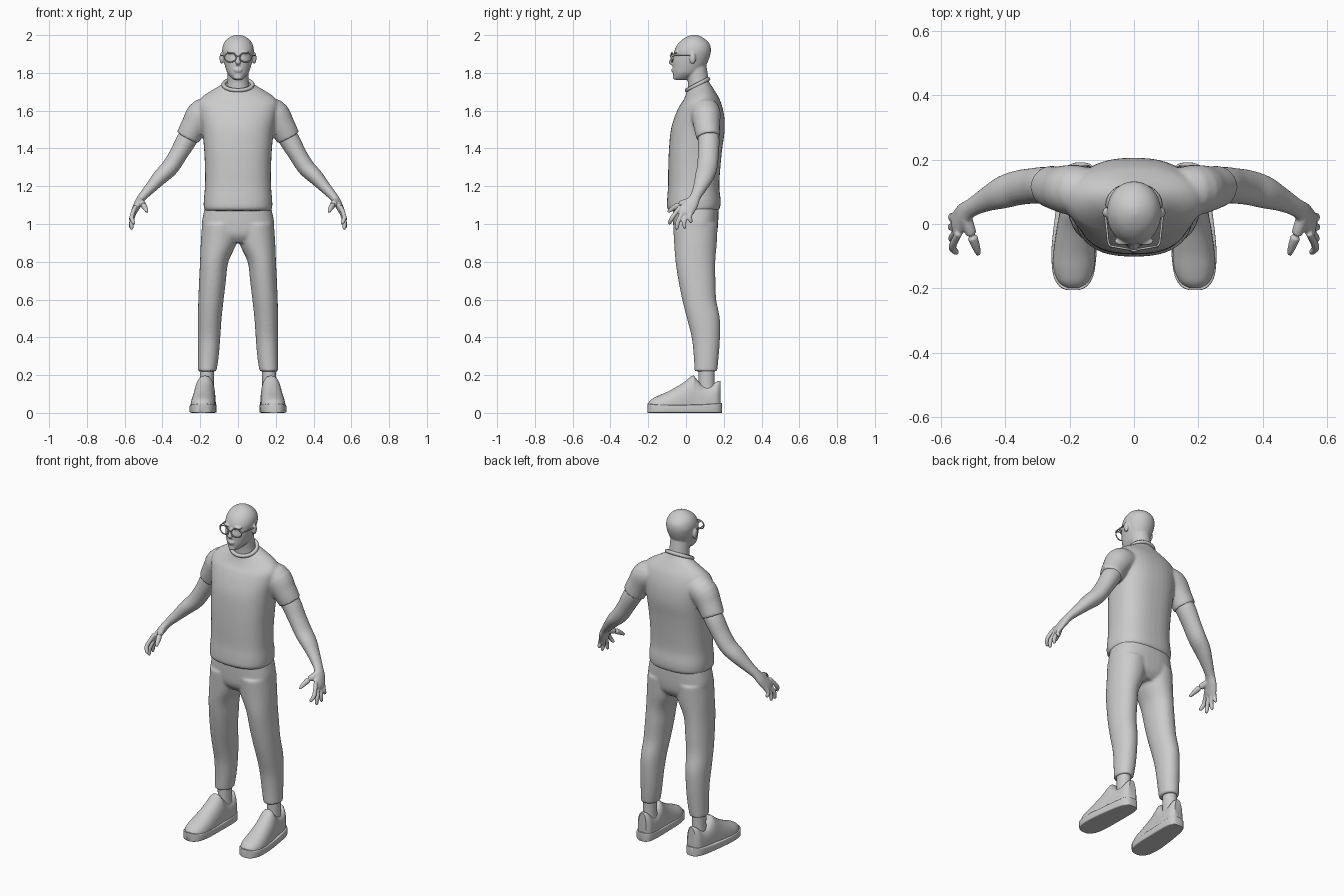
import bpy, bmesh, math
from mathutils import Vector

grey = bpy.data.materials.new("light grey")
grey.diffuse_color = (0.6, 0.6, 0.6, 1)


def smooth_rows(rows, steps):
    """Catmull-Rom interpolation of equal-length number rows."""
    out = []
    for i in range(len(rows) - 1):
        a, b, c, d = (rows[max(i - 1, 0)], rows[i], rows[i + 1], rows[min(i + 2, len(rows) - 1)])
        for k in range(steps):
            t = k / steps
            out.append([q + 0.5 * t * (r - p + t * (2 * p - 5 * q + 4 * r - s + t * (3 * (q - r) + s - p)))
                        for p, q, r, s in zip(a, b, c, d)])
    return out + [list(rows[-1])]


def loft(bm, rings, seg=32):
    """Skin through rings of (centre, half axis u, half axis v, roundness power)."""
    loops = []
    for c, u, v, n in rings:
        loop = []
        for k in range(seg):
            a = 2 * math.pi * k / seg
            cu, sv = math.cos(a), math.sin(a)
            loop.append(bm.verts.new(c + u * math.copysign(abs(cu) ** (2 / n), cu)
                                     + v * math.copysign(abs(sv) ** (2 / n), sv)))
        loops.append(loop)
    for p, q in zip(loops, loops[1:]):
        for k in range(seg):
            j = (k + 1) % seg
            bm.faces.new((p[k], p[j], q[j], q[k]))
    bm.faces.new(loops[0])
    bm.faces.new(loops[-1])


def upright(bm, rows, cx=0, steps=4):
    """Rows: z, front y, back y, half width, power, backward tilt."""
    loft(bm, [(Vector((cx, (f + b) / 2, z)), Vector((w, 0, 0)),
               Vector((0, (b - f) / 2, t * (b - f) / 2)), n)
              for z, f, b, w, n, t in smooth_rows(rows, steps)], 40)


def limb(bm, rows, steps=4, side=1):
    """Rows: x, y, z, thickness radius, depth radius; rings follow the path."""
    pts = smooth_rows(rows, steps)
    rings = []
    for i, r in enumerate(pts):
        t = (Vector(pts[min(i + 1, len(pts) - 1)][:3]) - Vector(pts[max(i - 1, 0)][:3])).normalized()
        ref = Vector((0, 1, 0)) if abs(t.y) < 0.85 else Vector((0, 0, 1))
        v = (ref - t * ref.dot(t)).normalized()
        u = t.cross(v)
        m = Vector((side, 1, 1))
        rings.append((Vector(r[:3]) * m, u * r[3] * m, v * r[4] * m, 2))
    loft(bm, rings, 24)


def lengthwise(bm, rows, steps=4):
    """Rows: y, centre x, half width, bottom z, top z, power."""
    loft(bm, [(Vector((x, y, (lo + hi) / 2)), Vector((w, 0, 0)), Vector((0, 0, (hi - lo) / 2)), n)
              for y, x, w, lo, hi, n in smooth_rows(rows, steps)], 40)


def ball(bm, c, r):
    g = bmesh.ops.create_uvsphere(bm, u_segments=20, v_segments=12, radius=1)
    for v in g["verts"]:
        v.co = Vector(c) + v.co * Vector(r)


def finish(name, bm, voxel=0, blend=4, mirror=False):
    bmesh.ops.recalc_face_normals(bm, faces=bm.faces)
    me = bpy.data.meshes.new(name)
    bm.to_mesh(me)
    bm.free()
    ob = bpy.data.objects.new(name, me)
    bpy.context.collection.objects.link(ob)
    me.materials.append(grey)
    bpy.context.view_layer.objects.active = ob
    ob.select_set(True)
    bpy.ops.object.shade_smooth_by_angle(angle=math.radians(40))
    ob.select_set(False)
    if voxel:
        m = ob.modifiers.new("fuse", "REMESH")
        m.mode, m.voxel_size, m.use_smooth_shade = "VOXEL", voxel, True
        m = ob.modifiers.new("soften", "SMOOTH")
        m.factor, m.iterations = 0.5, blend
    if mirror:
        ob.modifiers.new("mirror", "MIRROR").use_clip = False
    return ob


def wire(name, pts, radius, closed=False):
    cu = bpy.data.curves.new(name, "CURVE")
    cu.dimensions, cu.bevel_depth, cu.bevel_resolution = "3D", radius, 2
    sp = cu.splines.new("POLY")
    sp.points.add(len(pts) - 1)
    for p, co in zip(sp.points, pts):
        p.co = (*co, 1)
    sp.use_cyclic_u = closed
    cu.use_fill_caps = True
    cu.materials.append(grey)
    bpy.context.collection.objects.link(bpy.data.objects.new(name, cu))


def circle(n=40):
    return [(math.cos(2 * math.pi * k / n), math.sin(2 * math.pi * k / n)) for k in range(n)]


# Shirt: torso and both sleeves fused
bm = bmesh.new()
upright(bm, [(1.07, -.085, .165, .172, 2.5, 0), (1.085, -.1, .18, .181, 2.5, 0),
             (1.13, -.1, .183, .181, 2.5, 0), (1.2, -.095, .176, .175, 2.5, 0),
             (1.3, -.094, .182, .175, 2.5, 0), (1.4, -.09, .192, .18, 2.5, 0),
             (1.5, -.08, .205, .19, 2.4, 0), (1.58, -.058, .2, .205, 2.3, .05),
             (1.64, -.035, .18, .21, 2.2, .15), (1.675, -.018, .155, .185, 2.1, .3),
             (1.71, -.003, .13, .125, 2, .45), (1.735, .005, .118, .08, 2, .5)])
for s in (1, -1):
    limb(bm, [(.1, .1, 1.6, .06, .065), (.185, .105, 1.585, .08, .078),
              (.232, .11, 1.52, .07, .07), (.266, .118, 1.458, .064, .063)], side=s)
finish("shirt", bm, .008, 4)
wire("shirt_collar", [(.077 * c, .061 + .057 * s, 1.738 + .03 * s) for c, s in circle()], .011, True)

# Trousers: hips and both legs fused
bm = bmesh.new()
upright(bm, [(.9, -.03, .13, .12, 2.3, 0), (.94, -.06, .16, .175, 2.4, 0),
             (1.0, -.068, .17, .192, 2.5, 0), (1.1, -.07, .172, .172, 2.5, 0)])
for s in (1, -1):
    for (zs, x) in [(None, 0)]:
        rows = [(.22, .163, .105, .049, .06), (.3, .157, .107, .055, .066), (.4, .153, .105, .059, .075),
                (.5, .15, .092, .063, .087), (.6, .143, .07, .067, .09), (.7, .135, .058, .071, .098),
                (.8, .126, .05, .075, .105), (.9, .102, .05, .095, .113), (1.0, .092, .05, .098, .118)]
        loft(bm, [(Vector((s * cx, cy, z)), Vector((rx, 0, 0)), Vector((0, ry, 0)), 2.1)
                  for z, cx, cy, rx, ry in smooth_rows(rows, 4)], 40)
finish("trousers", bm, .008, 4)

# Ankles
bm = bmesh.new()
upright(bm, [(.08, .06, .16, .04, 2, 0), (.15, .066, .152, .037, 2, 0), (.25, .066, .152, .038, 2, 0)], .165)
finish("ankles", bm, mirror=True)

# Shoes: soft upper over a flat sole
bm = bmesh.new()
lengthwise(bm, [(-.198, .189, .022, .02, .055, 2), (-.18, .188, .046, .0, .074, 2.2),
                (-.14, .187, .062, -.02, .094, 2.2), (-.09, .185, .065, -.04, .116, 2.2),
                (-.02, .181, .06, -.05, .156, 2.2), (.035, .176, .055, -.05, .197, 2.3),
                (.055, .174, .054, -.05, .18, 2.5), (.09, .171, .053, -.05, .145, 2.8),
                (.13, .168, .05, -.05, .144, 2.8), (.165, .166, .043, -.04, .168, 2.6),
                (.183, .165, .025, -.02, .168, 2.4)])
bmesh.ops.bisect_plane(bm, geom=bm.verts[:] + bm.edges[:] + bm.faces[:], plane_co=(0, 0, .02),
                       plane_no=(0, 0, 1), clear_inner=True)
finish("shoe_uppers", bm, mirror=True)
bm = bmesh.new()
lengthwise(bm, [(-.205, .189, .018, 0, .05, 9), (-.194, .189, .042, 0, .048, 9), (-.16, .188, .062, 0, .045, 9),
                (-.09, .186, .07, 0, .043, 9), (0, .181, .067, 0, .043, 9), (.1, .173, .06, 0, .046, 9),
                (.16, .168, .05, 0, .05, 9), (.184, .166, .033, 0, .052, 9), (.19, .166, .016, 0, .052, 9)])
finish("shoe_soles", bm, mirror=True)

# Arms with hands
bm = bmesh.new()
limb(bm, [(.215, .113, 1.53, .05, .055), (.272, .12, 1.445, .054, .057), (.315, .118, 1.37, .048, .055),
          (.36, .112, 1.3, .046, .054), (.41, .097, 1.25, .041, .05), (.46, .075, 1.195, .031, .037),
          (.505, .05, 1.145, .023, .029), (.528, .03, 1.11, .021, .037), (.55, -.003, 1.065, .016, .043),
          (.556, -.012, 1.048, .008, .034)])
for y0, z0, y1, z1, x1 in [(-.04, 1.075, -.092, 1.0, .553), (-.02, 1.06, -.055, .972, .563),
                           (.004, 1.055, -.014, .977, .567), (.026, 1.068, .02, 1.008, .565)]:
    limb(bm, [(.543, y0 + .012, z0 + .02, .011, .011), (.563, (y0 + y1) / 2 - .004, (z0 + z1) / 2, .012, .012),
              (x1, y1 + .006, z1 + .008, .01, .01), (x1 - .002, y1, z1, .006, .006)])
limb(bm, [(.522, .02, 1.12, .02, .02), (.505, -.03, 1.105, .017, .017),
          (.49, -.07, 1.082, .013, .013), (.482, -.096, 1.063, .007, .007)])
finish("arms", bm, .0045, 3, True)

# Head, neck and face features fused
bm = bmesh.new()
upright(bm, [(1.762, -.055, .0, .02, 2, 0), (1.775, -.066, .03, .036, 2, 0), (1.8, -.069, .075, .056, 2.1, 0),
             (1.83, -.07, .1, .067, 2.1, 0), (1.86, -.069, .116, .075, 2.1, 0), (1.89, -.064, .127, .081, 2.1, 0),
             (1.92, -.06, .132, .084, 2.1, 0), (1.95, -.046, .127, .078, 2, 0), (1.975, -.022, .106, .062, 2, 0),
             (1.992, .006, .08, .038, 2, 0), (2.001, .03, .055, .012, 2, 0)])
upright(bm, [(1.66, .01, .14, .07, 2, 0), (1.75, .01, .122, .057, 2, 0), (1.84, -.01, .108, .056, 2, 0)])
limb(bm, [(0, -.058, 1.9, .008, .008), (0, -.072, 1.873, .01, .01), (0, -.08, 1.855, .014, .011),
          (0, -.072, 1.845, .01, .006)])
ball(bm, (0, -.067, 1.817), (.024, .011, .005))
ball(bm, (0, -.066, 1.808), (.02, .011, .006))
ball(bm, (0, -.056, 1.776), (.022, .015, .012))
for s in (1, -1):
    ball(bm, (s * .034, -.054, 1.908), (.028, .013, .007))
    ball(bm, (s * .086, .035, 1.878), (.012, .017, .031))
finish("head", bm, .0045, 4)

# Glasses: rims, bridge and temples
for s, side in ((1, "left"), (-1, "right")):
    wire(side + "_rim", [(s * .041 + .031 * c, -.081 + .012 * abs(s * .041 + .031 * c) / .07, 1.882 + .025 * t)
                         for c, t in circle(28)], .0035, True)
    wire(side + "_temple", [(s * .072, -.07, 1.89), (s * .08, -.058, 1.892), (s * .088, .02, 1.892),
                            (s * .089, .045, 1.88)], .0035)
wire("bridge", [(-.011, -.08, 1.886), (0, -.083, 1.89), (.011, -.08, 1.886)], .0035)
